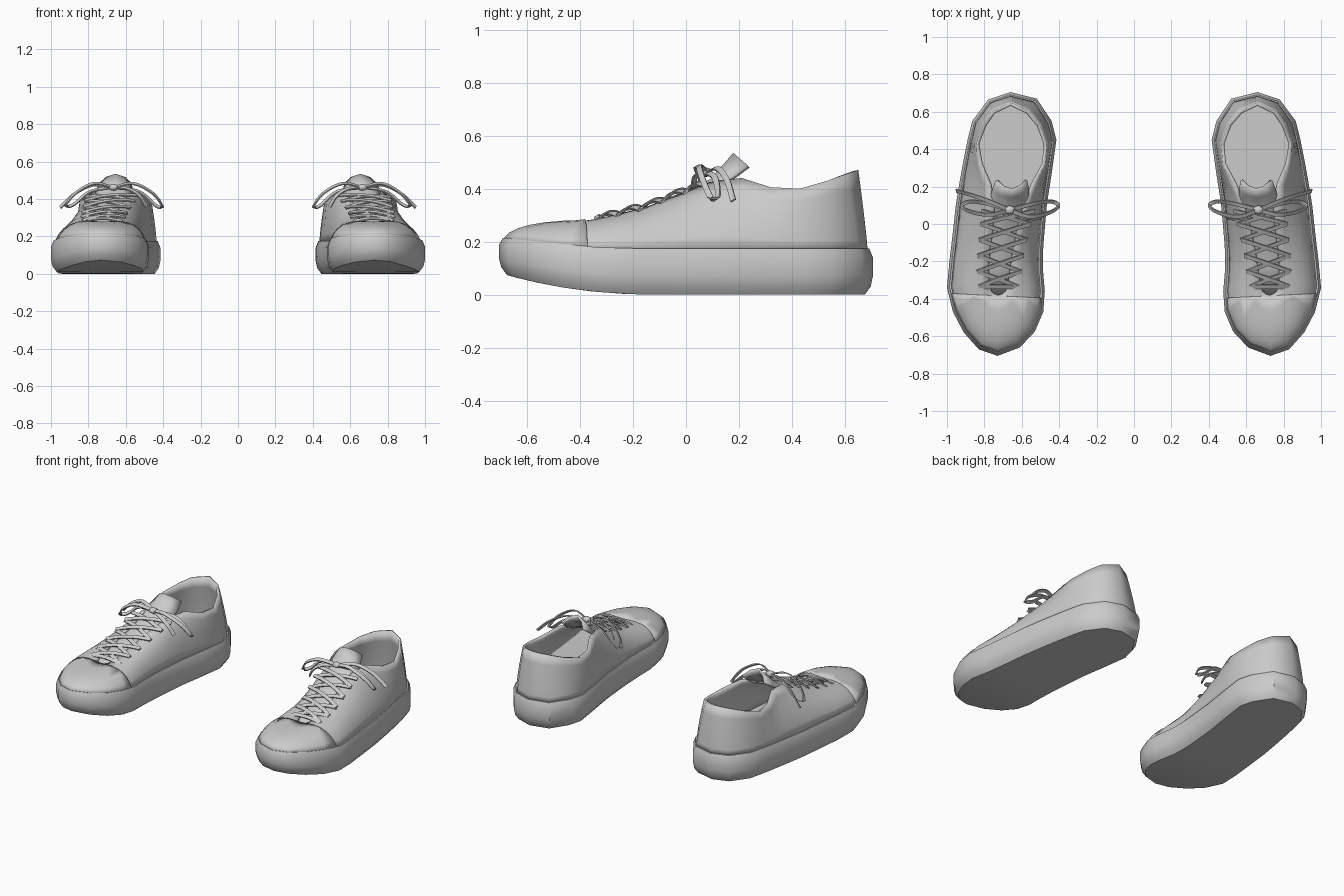
import bpy, bmesh, math
from mathutils import Vector

if "Cube" in bpy.data.objects:
    bpy.data.objects.remove(bpy.data.objects["Cube"])

# Plan outline of one shoe: heel -> inner side -> toe -> outer side
OUTLINE = [(.66, .705), (.52, .67), (.44, .55), (.415, .45), (.44, .27), (.465, .11), (.475, 0),
           (.485, -.12), (.487, -.24), (.477, -.36), (.485, -.47), (.53, -.575), (.61, -.66),
           (.73, -.705), (.83, -.67), (.91, -.58), (.968, -.47), (1.0, -.34), (.987, -.2),
           (.968, -.04), (.953, .1), (.93, .24), (.91, .35), (.89, .45), (.865, .55), (.78, .665)]
# Opening edge, heel to front of throat: centre x, half width, y, z
RIM = [(.66, 0, .65, .47), (.66, .095, .605, .455), (.655, .15, .535, .43), (.655, .19, .43, .40),
       (.65, .175, .32, .405), (.655, .12, .21, .44), (.67, .085, .09, .425), (.69, .07, -.03, .38),
       (.71, .062, -.14, .335), (.72, .058, -.24, .308), (.725, .05, -.32, .288),
       (.725, .037, -.36, .278), (.725, .02, -.375, .275), (.725, 0, -.38, .275)]
N = len(OUTLINE)


def finish(name, verts, faces, thick=0, angle=35, bm=None):
    """Make an object, shade it, give it thickness and mirror it to the other foot."""
    me = bpy.data.meshes.new(name)
    if bm:
        bm.to_mesh(me)
        bm.free()
    else:
        me.from_pydata(verts, [], faces)
    me.shade_smooth()
    me.set_sharp_from_angle(angle=math.radians(angle))
    ob = bpy.data.objects.new(name, me)
    bpy.context.collection.objects.link(ob)
    if thick:
        s = ob.modifiers.new("thickness", 'SOLIDIFY')
        s.thickness, s.offset = thick, -1
    m = ob.modifiers.new("other_foot", 'MIRROR')
    m.use_mirror_merge = False
    return ob


def offset(i, d):
    """Outline point i moved outward by d."""
    a, b = Vector(OUTLINE[i - 1]), Vector(OUTLINE[(i + 1) % N])
    t = (b - a).normalized()
    return Vector(OUTLINE[i]) + Vector((t.y, -t.x)) * d


def sole_bottom(y):
    return .075 * (max(0, -.1 - y) / .58) ** 2.2


def sole_top(y):
    return .175 + .04 * min(1, max(0, -.3 - y) / .4)


def ring_faces(rings):
    return [(j * N + i, j * N + (i + 1) % N, (j + 1) * N + (i + 1) % N, (j + 1) * N + i)
            for j in range(rings - 1) for i in range(N)]


def cap_faces(start, flip):
    out = []
    for k in range(N // 2):
        f = [k, k + 1, (N - k - 1), (N - k) % N]
        f = [start + v for v in dict.fromkeys(f)]
        out.append(f[::-1] if flip else f)
    return out


# Sole with toe spring
PROFILE = [(-.03, 0), (-.008, .18), (0, .4), (0, .8), (-.014, 1)]
verts = []
for d, f in PROFILE:
    for i in range(N):
        p = offset(i, d)
        lo, hi = sole_bottom(p.y), sole_top(p.y)
        verts.append((p.x, p.y, lo + (hi - lo) * f))
last = (len(PROFILE) - 1) * N
finish("sole", verts, ring_faces(len(PROFILE)) + cap_faces(0, True) + cap_faces(last, False), angle=40)


# Upper: curved surface from sole edge to opening
def rim_point(i):
    cx, hw, y, z = RIM[min(i, N - i)]
    return Vector((cx + hw * (-1 if i < N / 2 else 1), y, z))


def upper_point(i, t):
    p = offset(i, -.02)
    b = Vector((p.x, p.y, sole_top(p.y) - .006))
    r = rim_point(i)
    c = b.lerp(r, .14 if p.y < -.5 else .2)
    c.z = b.z + (r.z - b.z) * (.65 - .5 * p.y)
    return b * (1 - t) ** 2 + c * 2 * t * (1 - t) + r * t * t


STEPS = 7
verts = [upper_point(i, j / (STEPS - 1)) for j in range(STEPS) for i in range(N)]
upper = finish("upper", verts, ring_faces(STEPS), thick=.018, angle=50)

# Toe cap overlay cut from the upper surface
bm = bmesh.new()
bm.from_mesh(upper.data)
bmesh.ops.bisect_plane(bm, geom=bm.verts[:] + bm.edges[:] + bm.faces[:], plane_co=(0, -.42, 0),
                       plane_no=(-.05, 1, 0), clear_outer=True)
bm.normal_update()
shift = [v.normal * .006 for v in bm.verts]
for v, s in zip(bm.verts, shift):
    v.co += s
finish("toe_cap", None, None, thick=.01, angle=50, bm=bm)

# Tongue: arched strip under the laces (centre x, half width, y, z, backward curl)
TONGUE = [(.725, .05, -.38, .262, 0), (.72, .085, -.24, .298, 0), (.69, .1, -.03, .372, 0),
          (.67, .105, .09, .435, .02), (.66, .1, .14, .49, .04), (.655, .085, .178, .535, .055)]
U = [-1, -.6, 0, .6, 1]
verts = [(cx + hw * u, y + curl * u * u, z - (.02 + .5 * curl) * u * u)
         for cx, hw, y, z, curl in TONGUE for u in U]
faces = [(r * 5 + c, r * 5 + c + 1, r * 5 + c + 6, r * 5 + c + 5)
         for r in range(len(TONGUE) - 1) for c in range(4)]
finish("tongue", verts, faces, thick=.016, angle=50)


# Laces: flat ribbons along smooth paths
def smooth_path(pts, n=5):
    pts = [Vector(p) for p in pts]
    ext = [pts[0] * 2 - pts[1]] + pts + [pts[-1] * 2 - pts[-2]]
    out = []
    for a, b, c, d in zip(ext, ext[1:], ext[2:], ext[3:]):
        for k in range(n):
            t = k / n
            out.append(.5 * (2 * b + (c - a) * t + (2 * a - 5 * b + 4 * c - d) * t ** 2
                             + (3 * b - a - 3 * c + d) * t ** 3))
    return out + [pts[-1]]


def ribbon(name, pts, up=(0, -.5, .85), width=.022, thick=.007):
    path = smooth_path(pts)
    up = Vector(up)
    verts, faces = [], []
    for k, p in enumerate(path):
        t = (path[min(k + 1, len(path) - 1)] - path[max(k - 1, 0)]).normalized()
        side = t.cross(up).normalized()
        nor = side.cross(t)
        for a, b in ((-1, -1), (1, -1), (1, 1), (-1, 1)):
            verts.append(p + side * a * width / 2 + nor * b * thick / 2)
    for k in range(len(path) - 1):
        for c in range(4):
            d = (c + 1) % 4
            faces.append((k * 4 + c, k * 4 + d, k * 4 + d + 4, k * 4 + c + 4))
    e = len(verts)
    faces += [(3, 2, 1, 0), (e - 4, e - 3, e - 2, e - 1)]
    finish(name, verts, faces)


def throat(y, side, lift):
    """Point across the throat: side -1 / 1 is an eyelet, 0 the middle."""
    for a, b in zip(RIM[5:], RIM[6:]):
        if b[2] <= y <= a[2]:
            cx, hw, _, z = Vector(a).lerp(Vector(b), (a[2] - y) / (a[2] - b[2]))
            return Vector((cx + side * (hw + .06), y, z + lift - .016 * side * side))


ROWS = [-.335, -.255, -.17, -.085, 0, .07]
ribbon("lace_bar", [throat(ROWS[0], s, .012) for s in (-1, -.5, 0, .5, 1)])
for r, (y0, y1) in enumerate(zip(ROWS, ROWS[1:])):
    for s in (-1, 1):
        pts = [throat(y0 + (y1 - y0) * k / 4, s * (1 - k / 2), .01 + (.006 if s > 0 else 0))
               for k in range(5)]
        ribbon(f"lace_cross_{r}_{'outer' if s > 0 else 'inner'}", pts)

# Bow: loops, loose ends and knot
KNOT = (.665, .075, .462)
ribbon("bow_loop_inner", [KNOT, (.56, .04, .483), (.455, .06, .43), (.405, .095, .36),
                          (.44, .12, .365), (.53, .11, .44), KNOT])
ribbon("bow_loop_outer", [KNOT, (.77, .05, .483), (.87, .065, .43), (.92, .095, .365),
                          (.88, .12, .37), (.79, .11, .44), KNOT])
ribbon("lace_end_outer", [KNOT, (.77, .12, .475), (.87, .155, .43), (.95, .178, .355)])
ribbon("lace_end_inner", [KNOT, (.59, .04, .455), (.53, .03, .42), (.49, .04, .36)])
bm = bmesh.new()
bmesh.ops.create_uvsphere(bm, u_segments=10, v_segments=6, radius=1)
for v in bm.verts:
    v.co = Vector((v.co.x * .03, v.co.y * .024, v.co.z * .018)) + Vector(KNOT)
finish("bow_knot", None, None, bm=bm, angle=60)
